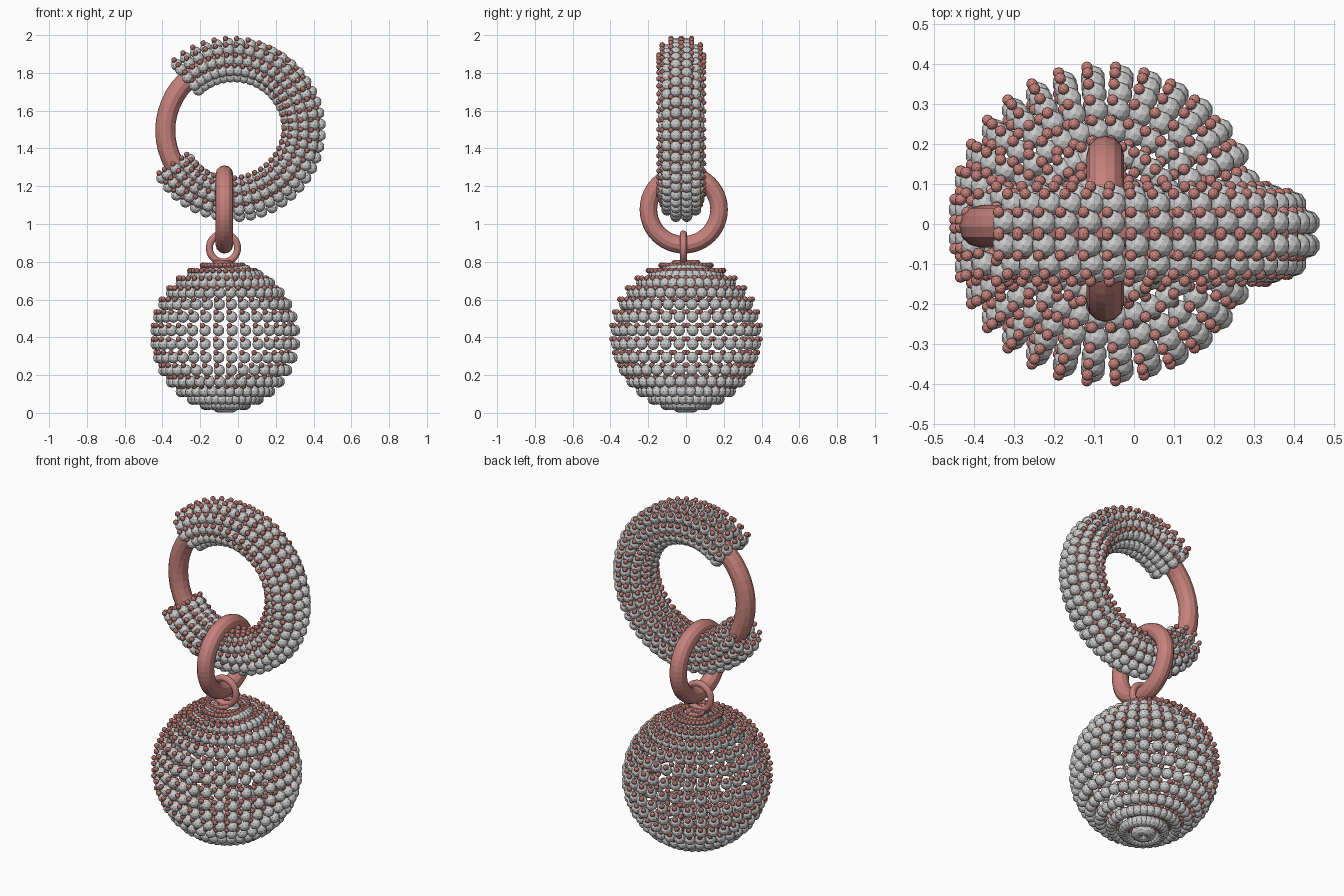
import bpy, bmesh
from math import sin, cos, pi, radians
from mathutils import Vector

if "Cube" in bpy.data.objects:
    bpy.data.objects.remove(bpy.data.objects["Cube"])

red = bpy.data.materials.new("rose_metal")
red.diffuse_color = (0.56, 0.22, 0.2, 1)
red.use_nodes = True
red.node_tree.nodes["Principled BSDF"].inputs["Base Color"].default_value = red.diffuse_color


def ico(radius):
    """Vertices and faces of one low-poly bead."""
    bm = bmesh.new()
    bmesh.ops.create_icosphere(bm, subdivisions=2, radius=radius)
    verts = [v.co.copy() for v in bm.verts]
    faces = [[v.index for v in f.verts] for f in bm.faces]
    bm.free()
    return verts, faces


def scatter(name, template, points, mat=None):
    """One mesh holding a copy of the bead at every point."""
    tv, tf = template
    verts, faces = [], []
    for p in points:
        n = len(verts)
        verts += [p + v for v in tv]
        faces += [[n + i for i in f] for f in tf]
    me = bpy.data.meshes.new(name)
    me.from_pydata(verts, [], faces)
    if mat:
        me.materials.append(mat)
    ob = bpy.data.objects.new(name, me)
    bpy.context.collection.objects.link(ob)


def ring(name, loc, rot, major, minor):
    bpy.ops.mesh.primitive_torus_add(
        location=loc, rotation=rot, major_radius=major, minor_radius=minor,
        major_segments=48, minor_segments=12)
    ob = bpy.context.object
    ob.name = name
    ob.data.materials.append(red)


BEAD, STUD = ico(0.031), ico(0.0145)
STUD_OFFSETS = [Vector((-0.015, s * 0.026, 0.027)) for s in (-1, 1)]


def beaded(name, points):
    """Grey beads, each with two small red studs."""
    scatter(name + "_beads", BEAD, points)
    scatter(name + "_studs", STUD,
            [p + o for p in points for o in STUD_OFFSETS], red)


# Hollow ball of beads: 16 rows of 32
R = 0.37
ball_centre = Vector((-0.067, 0, 0.4))
ball = []
for i in range(16):
    lat = -pi / 2 + (i + 0.5) * pi / 16
    for j in range(32):
        a = (j + 0.5) * 2 * pi / 32
        ball.append(ball_centre + R * Vector(
            (cos(lat) * cos(a), cos(lat) * sin(a), sin(lat))))
beaded("ball", ball)

# Beaded sleeve around the upper ring, open on the left
sleeve_centre = Vector((-0.022, -0.025, 1.498))
SIDES = 10
sleeve = []
for k in range(-20, 18):
    a = radians(3.75 + 7.5 * k)
    for j in range(SIDES):
        t = (j + 0.5) * 2 * pi / SIDES
        r = R + 0.0925 * cos(t)
        sleeve.append(sleeve_centre + Vector(
            (r * cos(a), 0.0925 * sin(t), r * sin(a))))
beaded("sleeve", sleeve)

# Plain rings
ring("upper_ring", (-0.02, -0.006, 1.495), (pi / 2, 0, 0), 0.365, 0.053)
ring("link_ring", (-0.072, -0.012, 1.077), (0, pi / 2, 0), 0.187, 0.0465)
ring("ball_loop", (-0.077, -0.014, 0.873), (pi / 2, 0, 0), 0.0745, 0.0185)
